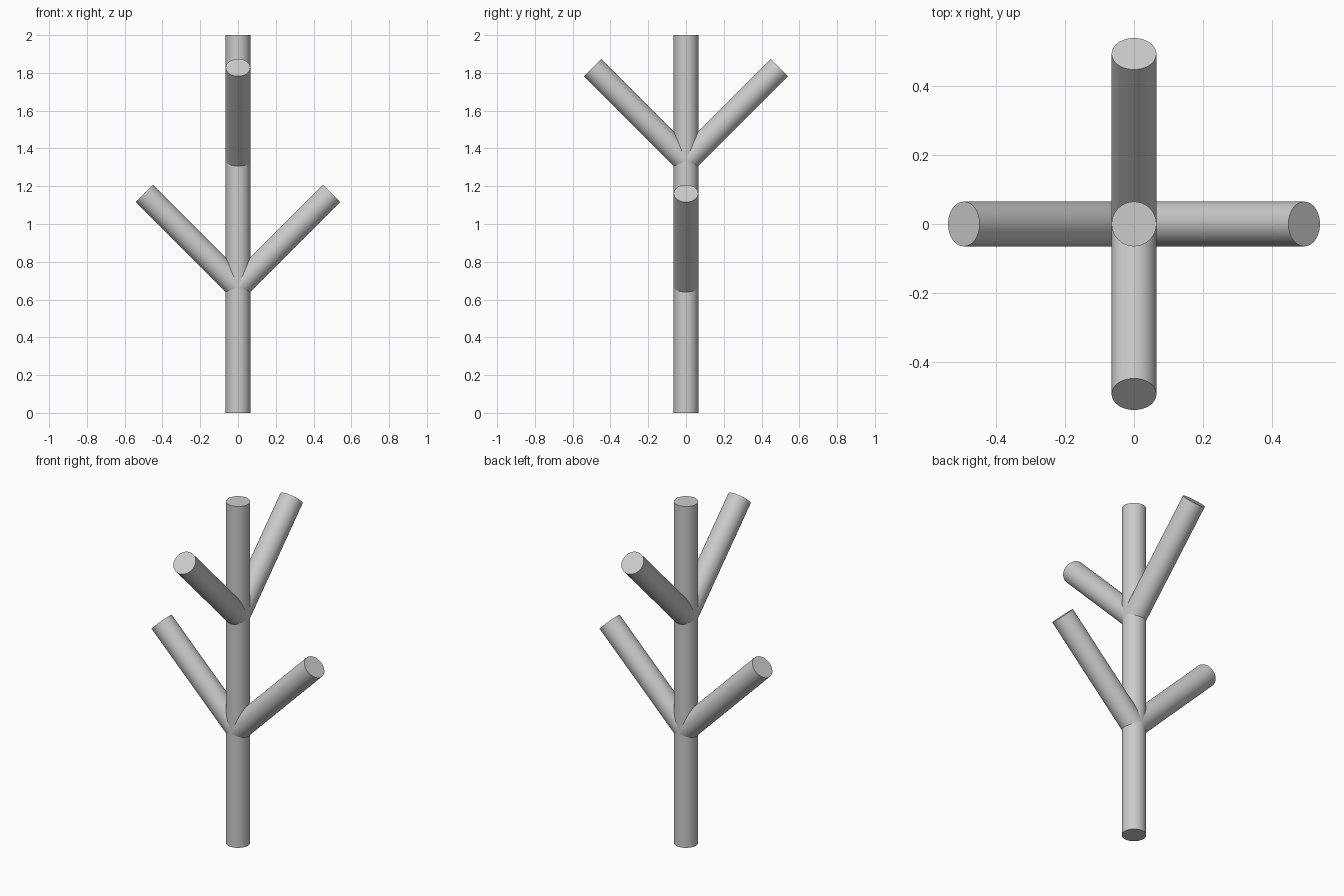
import bpy
import math
from mathutils import Vector

cube = bpy.data.objects.get("Cube")
if cube:
    bpy.data.objects.remove(cube, do_unlink=True)

# Plain grey material
grey = bpy.data.materials.new("light_grey")
grey.use_nodes = True
color = (0.6, 0.6, 0.6, 1)
grey.diffuse_color = color
grey.node_tree.nodes["Principled BSDF"].inputs["Base Color"].default_value = color

RADIUS = 0.065
HEIGHT = 2.0
BRANCH_LENGTH = 0.7


def rod(name, start, direction, length):
    """Smooth capped cylinder running from start along direction."""
    axis = Vector(direction).normalized()
    bpy.ops.mesh.primitive_cylinder_add(
        vertices=64, radius=RADIUS, depth=length,
        location=Vector(start) + axis * length / 2,
        rotation=axis.to_track_quat("Z", "Y").to_euler())
    obj = bpy.context.object
    obj.name = name
    obj.data.materials.append(grey)
    bpy.ops.object.shade_smooth_by_angle(angle=math.radians(35))
    return obj


# Upright trunk
rod("trunk", (0, 0, 0), (0, 0, 1), HEIGHT)

# Lower pair of branches to the sides, upper pair to front and back
for side, sign in (("left", 1), ("right", -1)):
    rod(side + "_branch", (0, 0, HEIGHT / 3), (sign, 0, 1), BRANCH_LENGTH)
for side, sign in (("back", 1), ("front", -1)):
    rod(side + "_branch", (0, 0, HEIGHT * 2 / 3), (0, sign, 1), BRANCH_LENGTH)
